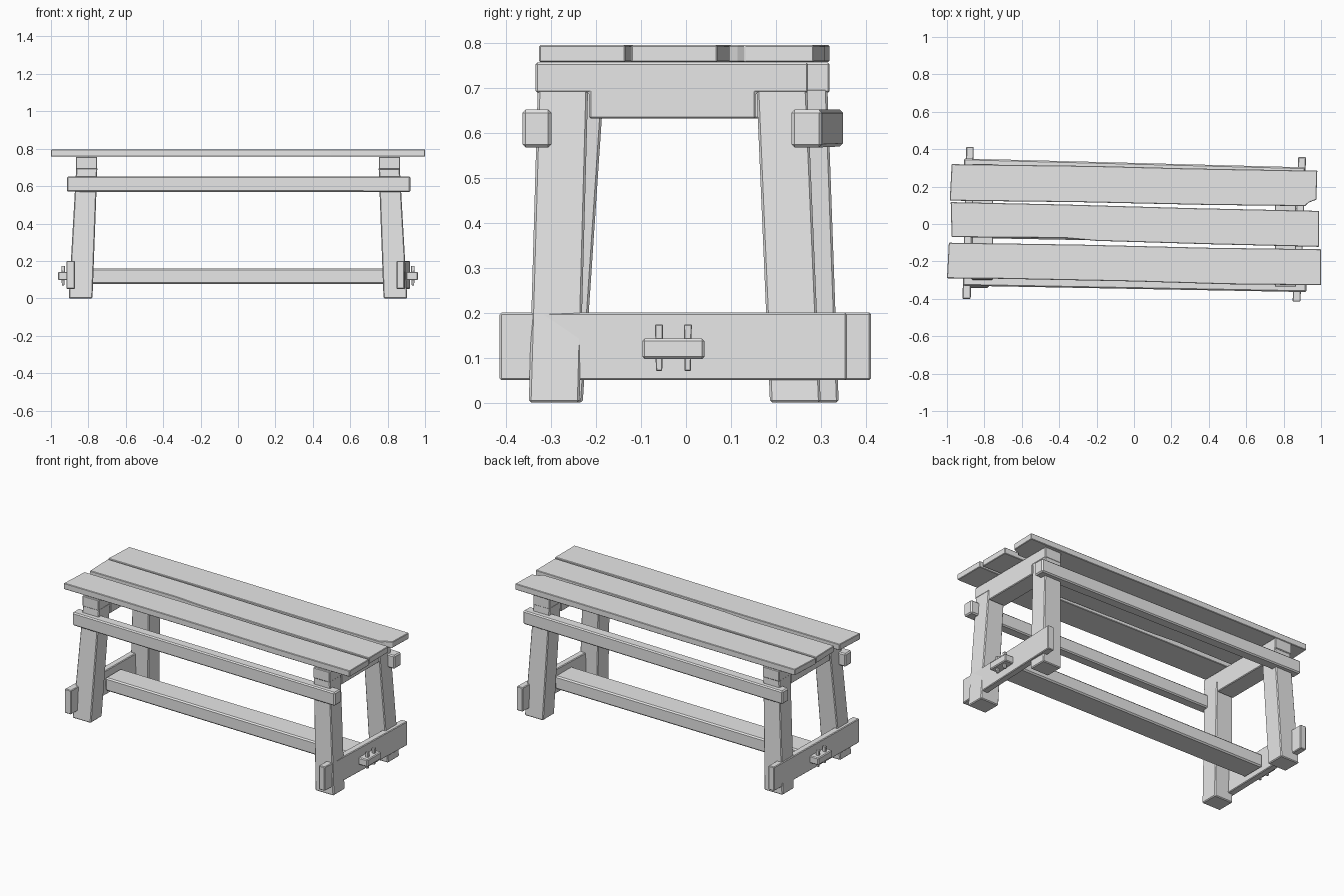
import bpy, bmesh

if "Cube" in bpy.data.objects:
    bpy.data.objects.remove(bpy.data.objects["Cube"])

wood = bpy.data.materials.new("plain_grey_wood")
wood.diffuse_color = (0.8, 0.8, 0.8, 1)
wood.use_nodes = True
wood.node_tree.nodes["Principled BSDF"].inputs["Base Color"].default_value = wood.diffuse_color


def loft(name, a, b, bevel=0.004):
    """Solid between two matching outlines a and b."""
    bm = bmesh.new()
    va = [bm.verts.new(p) for p in a]
    vb = [bm.verts.new(p) for p in b]
    n = len(va)
    bm.faces.new(va)
    bm.faces.new(vb[::-1])
    for i in range(n):
        j = (i + 1) % n
        bm.faces.new((va[j], va[i], vb[i], vb[j]))
    bmesh.ops.recalc_face_normals(bm, faces=bm.faces)
    me = bpy.data.meshes.new(name)
    bm.to_mesh(me)
    bm.free()
    me.materials.append(wood)
    ob = bpy.data.objects.new(name, me)
    bpy.context.collection.objects.link(ob)
    if bevel:
        m = ob.modifiers.new("worn_edges", 'BEVEL')
        m.width = bevel
        m.segments = 1
        m.limit_method = 'ANGLE'
    return ob


def rect_x(x, y0, y1, z0, z1):
    return [(x, y0, z0), (x, y1, z0), (x, y1, z1), (x, y0, z1)]


def rect_y(y, x0, x1, z0, z1):
    return [(x0, y, z0), (x1, y, z0), (x1, y, z1), (x0, y, z1)]


def rect_z(z, x0, x1, y0, y1):
    return [(x0, y0, z), (x1, y0, z), (x1, y1, z), (x0, y1, z)]


# Seat planks: slightly uneven outlines, counter-clockwise from front left
planks = {
    "front_plank": [(-1.0, -.29), (-.7, -.293), (0, -.307), (.5, -.322), (1.0, -.327),
                    (1.0, -.135), (.4, -.127), (-.3, -.11), (-.99, -.10)],
    "middle_plank": [(-.975, -.07), (-.37, -.075), (-.2, -.09), (.4, -.108), (.99, -.122),
                     (.99, .07), (.3, .085), (-.4, .105), (-.98, .117)],
    "back_plank": [(-.985, .125), (-.3, .117), (.4, .102), (.915, .096), (.935, .115),
                   (.975, .13), (.98, .285), (.3, .297), (-.2, .31), (-.975, .32)],
}
for name, outline in planks.items():
    loft(name, [(x, y, .758) for x, y in outline], [(x, y, .796) for x, y in outline], .003)

# Side rails under the seat, each slightly skewed
loft("front_rail", rect_x(-.915, -.33, -.265, .57, .652), rect_x(.922, -.364, -.30, .568, .652), .007)
loft("back_rail", rect_x(-.91, .285, .35, .57, .652), rect_x(.915, .235, .303, .568, .652), .007)

# Legs: (side, bottom y range, top y range)
legs = {
    "right_front_leg": (1, (-.35, -.237), (-.33, -.218)),
    "right_back_leg": (1, (.187, .30), (.157, .27)),
    "left_front_leg": (-1, (-.342, -.23), (-.295, -.183)),
    "left_back_leg": (-1, (.225, .34), (.20, .315)),
}
for name, (s, low, high) in legs.items():
    loft(name, rect_z(0, s * .778, s * .905, *low), rect_z(.70, s * .752, s * .865, *high), .005)

# Notched cross beams resting on the legs
for name, s, y0, y1, n0, n1 in (("right_cross_beam", 1, -.335, .272, -.216, .155),
                                ("left_cross_beam", -1, -.298, .32, -.183, .20)):
    shape = [(n0, .632), (n1, .632), (n1, .69), (y1, .69), (y1, .757), (y0, .757), (y0, .69), (n0, .69)]
    loft(name, [(s * .753, y, z) for y, z in shape], [(s * .867, y, z) for y, z in shape])

# Foot boards let into the outside of the legs
loft("right_foot_board", rect_y(-.415, .848, .89, .05, .20), rect_y(.358, .878, .92, .05, .20))
loft("left_foot_board", rect_y(-.40, -.917, -.873, .05, .20), rect_y(.412, -.897, -.857, .05, .20))

# Long stretcher with a tenon and two pegs at each end
loft("stretcher", rect_x(-.865, -.075, .075, .078, .16), rect_x(.87, -.107, .05, .078, .16), .008)
for side, s, mid in (("right", 1, -.028), ("left", -1, 0)):
    loft(side + "_tenon", rect_x(s * .85, mid - .069, mid + .069, .097, .142),
         rect_x(s * .962, mid - .069, mid + .069, .097, .142), .005)
    for i, d in enumerate((-.032, .032)):
        loft(f"{side}_peg_{i + 1}", rect_z(.07, s * .928, s * .942, mid + d - .007, mid + d + .007),
             rect_z(.174, s * .925, s * .945, mid + d - .009, mid + d + .009), .002)
